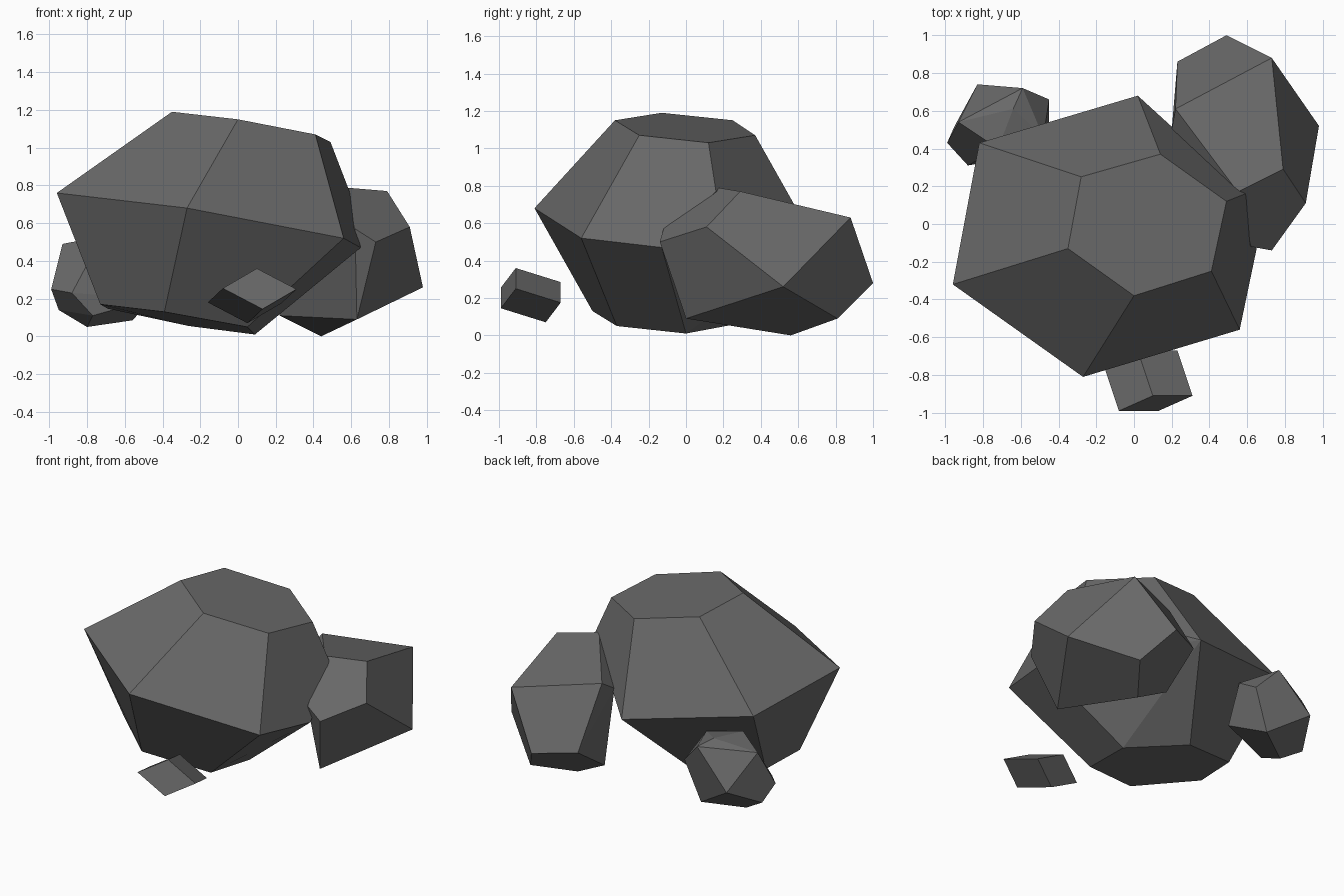
import bpy, bmesh, math
from mathutils import Vector

stone = bpy.data.materials.new("dark_grey_stone")
stone.diffuse_color = (0.14, 0.14, 0.14, 1)


def rock(name, corners):
    """Faceted boulder: hull of its corners, with near-flat facets merged."""
    bm = bmesh.new()
    for c in corners:
        bm.verts.new(c)
    res = bmesh.ops.convex_hull(bm, input=bm.verts[:])
    loose = [v for v in bm.verts if not v.link_faces]
    bmesh.ops.delete(bm, geom=loose, context='VERTS')
    bmesh.ops.dissolve_limit(bm, angle_limit=math.radians(7),
                             verts=bm.verts[:], edges=bm.edges[:])
    bmesh.ops.recalc_face_normals(bm, faces=bm.faces[:])
    me = bpy.data.meshes.new(name)
    bm.to_mesh(me)
    bm.free()
    me.materials.append(stone)
    ob = bpy.data.objects.new(name, me)
    bpy.context.collection.objects.link(ob)
    return ob


# Main boulder: crown ring, widest ring, base ring
rock("main_boulder", [
    (-.35, -.13, 1.19), (0, -.38, 1.15), (.41, -.25, 1.07),
    (.49, .12, 1.03), (.14, .37, 1.07), (-.28, .25, 1.15),
    (-.96, -.32, .76), (-.27, -.81, .68), (.56, -.56, .52),
    (.65, -.13, .47), (.59, .16, .77), (.02, .68, .52), (-.82, .43, .67),
    (-.73, -.21, .17), (-.39, -.50, .13), (.05, -.37, .05),
    (.09, 0, .01), (-.26, .24, .055), (-.69, .11, .147),
])

# Medium boulder leaning on the back right
rock("side_boulder", [
    (.55, .17, .79), (.79, .29, .77), (.73, .88, .63), (.22, .61, .69),
    (.91, .11, .58), (.98, .52, .26), (.73, -.14, .50), (.62, -.12, .57),
    (.20, .50, .62), (.49, 1.0, .28), (.23, .86, .30),
    (.63, .81, .09), (.63, 0, .09), (.44, .56, 0), (.22, .58, .11),
])

# Small stone at the back left
rock("small_stone", [
    (-.93, .54, .49), (-.64, .61, .54), (-.59, .72, .51), (-.72, .40, .53),
    (-.48, .46, .49), (-.45, .66, .36), (-.99, .43, .25), (-.83, .74, .26),
    (-.88, .31, .23), (-.45, .39, .20), (-.77, .33, .11),
    (-.95, .52, .14), (-.80, .48, .05), (-.56, .635, .085),
])

# Slanted block-shaped pebble in front
top, u, v, w = (Vector(c) for c in (
    (.10, -.91, .36), (.21, 0, -.11), (-.18, -.08, -.105), (-.08, .24, -.075)))
rock("front_pebble", [top + u * i + v * j + w * k
                      for i in (0, 1) for j in (0, 1) for k in (0, 1)])
